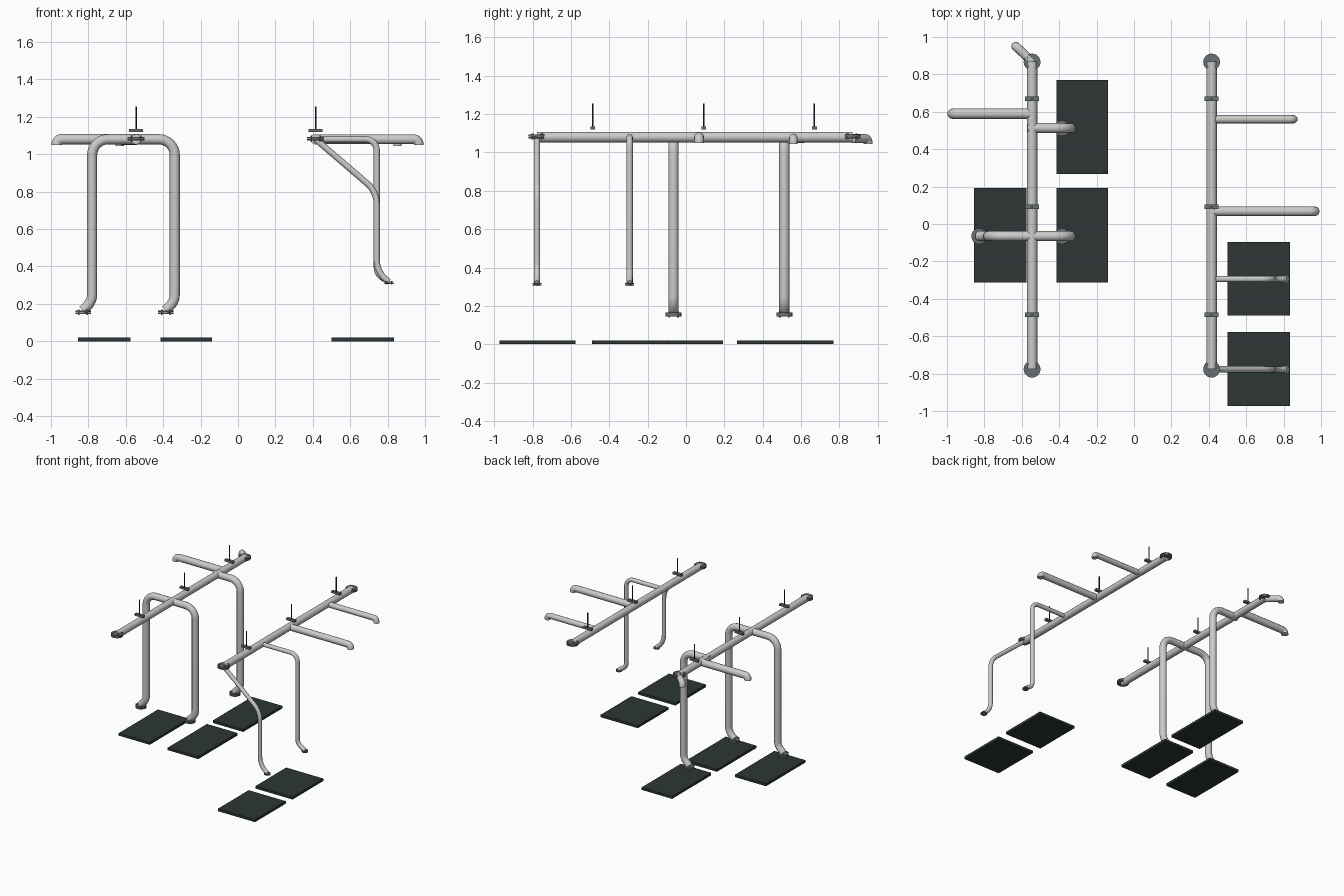
import bpy, bmesh, math
from mathutils import Vector, Matrix

if "Cube" in bpy.data.objects:
    bpy.data.objects.remove(bpy.data.objects["Cube"])


def material(name, rgb):
    m = bpy.data.materials.new(name)
    m.diffuse_color = (*rgb, 1)
    m.use_nodes = True
    m.node_tree.nodes["Principled BSDF"].inputs["Base Color"].default_value = m.diffuse_color
    return m


STEEL = material("light_steel", (0.60, 0.60, 0.59))
FLANGE = material("flange_grey", (0.14, 0.165, 0.18))
PAD = material("dark_pad", (0.026, 0.037, 0.036))
ROD = material("black_rod", (0.025, 0.028, 0.03))


def add_mesh(name, mesh, mat, smooth=True):
    ob = bpy.data.objects.new(name, mesh)
    bpy.context.collection.objects.link(ob)
    mesh.materials.clear()
    mesh.materials.append(mat)
    if smooth:
        bpy.ops.object.select_all(action='DESELECT')
        ob.select_set(True)
        bpy.context.view_layer.objects.active = ob
        bpy.ops.object.shade_smooth_by_angle(angle=math.radians(40))
    return ob


def fillet(points, radius):
    """Round every inner corner of a polyline with an arc."""
    pts = [Vector(p) for p in points]
    out = [pts[0]]
    for a, b, c in zip(pts, pts[1:], pts[2:]):
        u, v = (a - b).normalized(), (c - b).normalized()
        half = u.angle(v) / 2
        t = min(radius / math.tan(half), (a - b).length * 0.95, (c - b).length * 0.95)
        r = t * math.tan(half)
        centre = b + (u + v).normalized() * (r / math.sin(half))
        s, e = b + u * t - centre, b + v * t - centre
        total = s.angle(e)
        axis = s.cross(e).normalized()
        for i in range(9):
            out.append(centre + Matrix.Rotation(total * i / 8, 3, axis) @ s)
    return out + [pts[-1]]


def pipe(name, points, r, bend=0.06):
    path = fillet(points, bend)
    cu = bpy.data.curves.new(name + "_path", 'CURVE')
    cu.dimensions = '3D'
    cu.bevel_depth = r
    cu.bevel_resolution = 4
    cu.use_fill_caps = True
    sp = cu.splines.new('POLY')
    sp.points.add(len(path) - 1)
    for p, co in zip(sp.points, path):
        p.co = (*co, 1)
    tmp = bpy.data.objects.new(name + "_path", cu)
    bpy.context.collection.objects.link(tmp)
    bpy.context.view_layer.update()
    mesh = bpy.data.meshes.new_from_object(tmp.evaluated_get(bpy.context.evaluated_depsgraph_get()))
    bpy.data.objects.remove(tmp)
    return add_mesh(name, mesh, STEEL)


def cyl(bm, x, y, z, r, h, seg=24):
    bmesh.ops.create_cone(bm, cap_ends=True, segments=seg, radius1=r, radius2=r,
                          depth=h, matrix=Matrix.Translation((x, y, z)))


def flange(name, x, y, z, r):
    """Pair of bolted discs."""
    bm = bmesh.new()
    for s in (-1, 1):
        cyl(bm, x, y, z + s * r * 0.13, r, r * 0.2)
    for i in range(4):
        a = math.pi / 4 + i * math.pi / 2
        cyl(bm, x + 0.76 * r * math.cos(a), y + 0.76 * r * math.sin(a), z, r * 0.11, r * 0.72, 6)
    me = bpy.data.meshes.new(name)
    bm.to_mesh(me)
    bm.free()
    add_mesh(name, me, FLANGE)


def box(name, x0, x1, y0, y1, z0, z1, mat):
    bm = bmesh.new()
    bmesh.ops.create_cube(bm, size=1)
    for v in bm.verts:
        v.co = (x0 + (v.co.x + .5) * (x1 - x0), y0 + (v.co.y + .5) * (y1 - y0),
                z0 + (v.co.z + .5) * (z1 - z0))
    me = bpy.data.meshes.new(name)
    bm.to_mesh(me)
    bm.free()
    add_mesh(name, me, mat, False)


Z = 1.08
LX, RX = -0.545, 0.415

# Headers with end flanges and ceiling hangers
for side, hx in (("left", LX), ("right", RX)):
    pipe(side + "_header", [(hx, -0.776, Z), (hx, 0.868, Z)], 0.028)
    for end, y in (("front", -0.776), ("back", 0.866)):
        flange(f"{side}_{end}_flange", hx, y, Z + 0.003, 0.045)
    for i, y in enumerate((-0.486, 0.092, 0.67)):
        box(f"{side}_hanger_plate_{i}", hx - 0.038, hx + 0.038, y - 0.012, y + 0.012, 1.12, 1.136, FLANGE)
        bm = bmesh.new()
        cyl(bm, hx, y, 1.19, 0.004, 0.13, 10)
        me = bpy.data.meshes.new("hanger_rod")
        bm.to_mesh(me)
        bm.free()
        add_mesh(f"{side}_hanger_rod_{i}", me, ROD)

# Thick drops on the left header
for i, (start, x, y) in enumerate(((LX, -0.78, -0.065), (LX, -0.338, -0.065), (LX - 0.025, -0.338, 0.513))):
    pipe(f"thick_drop_{i}", [(start, y, Z), (x, y, Z), (x, y, 0.215), (x - 0.05, y, 0.165)], 0.027, 0.085)
    flange(f"thick_drop_flange_{i}", x - 0.048, y, 0.155, 0.042)

# Thin drops on the right header: one square, one with a diagonal
for name, y, top in (("square", -0.294, [(0.742, -0.294, Z)]),
                     ("diagonal", -0.777, [(0.742, -0.777, 0.80)])):
    pipe(name + "_thin_drop", [(RX, y, Z)] + top + [(0.742, y, 0.36), (0.808, y, 0.318)], 0.0165,
         0.06 if name == "square" else 0.15)
    flange(name + "_thin_drop_flange", 0.808, y, 0.313, 0.024)

# Horizontal arms with short downturned ends
pipe("left_arm", [(LX, 0.59, Z), (-0.97, 0.59, Z), (-0.97, 0.59, 1.05)], 0.028, 0.028)
pipe("right_long_arm", [(RX, 0.068, Z), (0.966, 0.068, Z), (0.966, 0.068, 1.05)], 0.026, 0.026)
pipe("right_short_arm", [(RX, 0.56, 1.076), (0.853, 0.56, 1.076), (0.853, 0.56, 1.043)], 0.022, 0.022)
pipe("corner_arm", [(LX, 0.868, Z - 0.007), (-0.632, 0.95, Z - 0.007), (-0.632, 0.95, 1.043)], 0.024, 0.024)

# Floor pads
for i, (x0, x1, y0, y1) in enumerate(((-0.855, -0.576, -0.312, 0.193), (-0.414, -0.14, -0.312, 0.193),
                                      (-0.414, -0.14, 0.267, 0.77), (0.5, 0.834, -0.49, -0.095),
                                      (0.5, 0.834, -0.972, -0.577))):
    box(f"floor_pad_{i}", x0, x1, y0, y1, 0, 0.02, PAD)
